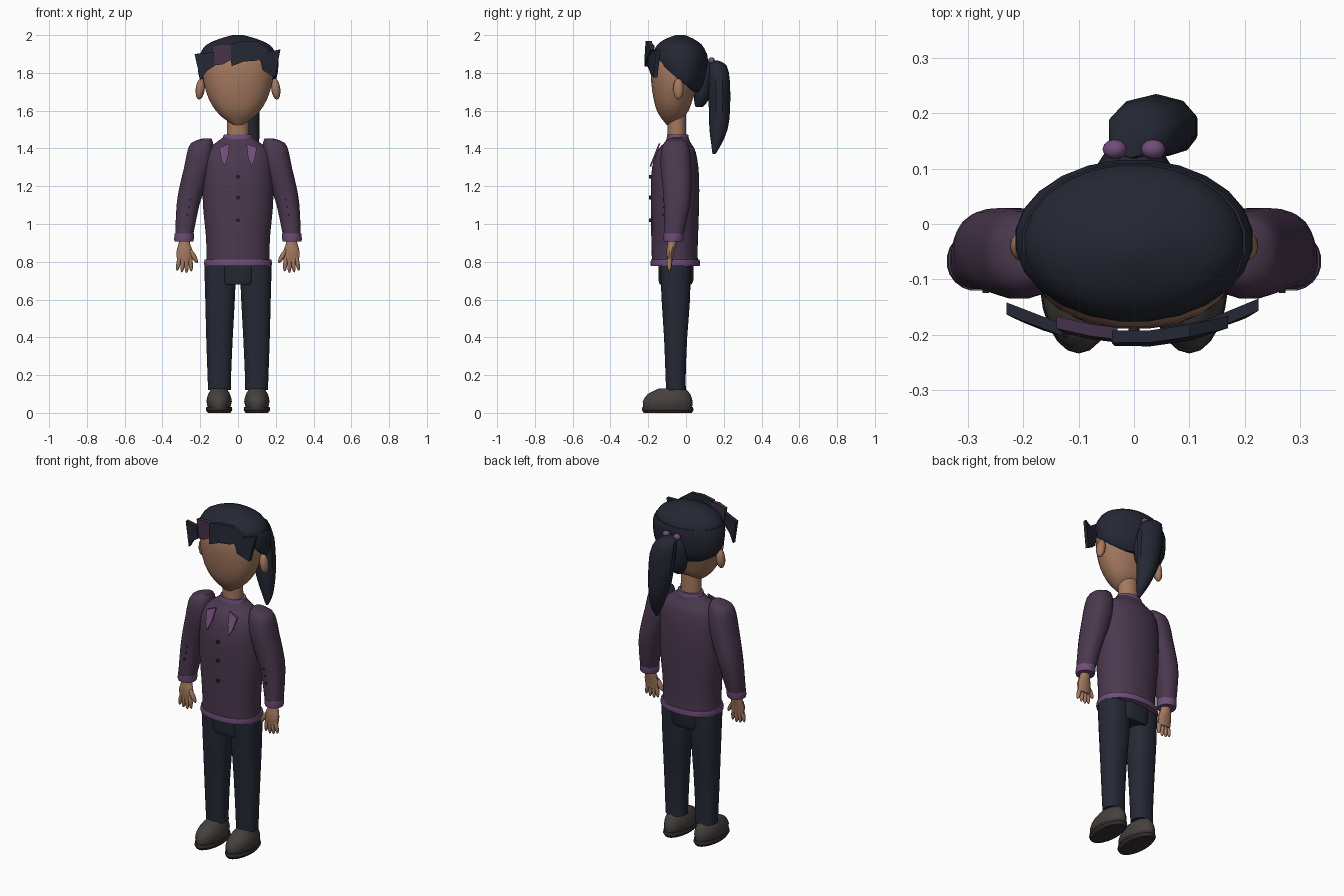
import bpy, bmesh, math
from mathutils import Matrix, Vector

cube = bpy.data.objects.get("Cube")
if cube:
    bpy.data.objects.remove(cube, do_unlink=True)


def material(name, r, g, b):
    m = bpy.data.materials.new(name)
    m.use_nodes = True
    m.diffuse_color = (r, g, b, 1)
    node = m.node_tree.nodes["Principled BSDF"]
    node.inputs["Base Color"].default_value = (r, g, b, 1)
    node.inputs["Roughness"].default_value = 0.8
    return m


SKIN = material("warm skin", 0.37, 0.19, 0.115)
HAIR = material("navy hair", 0.018, 0.021, 0.034)
STREAK = material("plum streak", 0.058, 0.03, 0.064)
JACKET = material("plum jacket", 0.07, 0.04, 0.078)
TRIM = material("violet trim", 0.16, 0.075, 0.19)
TROUSER = material("navy trousers", 0.019, 0.022, 0.036)
SHOE = material("grey brown shoe", 0.06, 0.052, 0.048)
SOLE = material("dark sole", 0.035, 0.031, 0.029)
BUTTON = material("dark button", 0.02, 0.015, 0.028)


def finish(name, bm, mat, angle=40):
    bmesh.ops.recalc_face_normals(bm, faces=bm.faces[:])
    me = bpy.data.meshes.new(name)
    bm.to_mesh(me)
    bm.free()
    me.materials.append(mat)
    ob = bpy.data.objects.new(name, me)
    bpy.context.collection.objects.link(ob)
    bpy.ops.object.select_all(action='DESELECT')
    ob.select_set(True)
    bpy.context.view_layer.objects.active = ob
    bpy.ops.object.shade_smooth_by_angle(angle=math.radians(angle))
    return ob


def spline(rings, steps):
    """Smoothly resample a list of rings."""
    out = []
    for i in range(len(rings) - 1):
        quad = (rings[max(i - 1, 0)], rings[i], rings[i + 1], rings[min(i + 2, len(rings) - 1)])
        for k in range(steps):
            t = k / steps
            out.append([0.5 * (2 * b + (c - a) * t + (2 * a - 5 * b + 4 * c - d) * t * t
                               + (3 * b - a - 3 * c + d) * t ** 3) for a, b, c, d in zip(*quad)])
    return out + [rings[-1]]


def loft(name, rings, mat, side=1, n=20, power=2.0, steps=2, cut=None):
    """Skin level rings given as (centre x, centre y, z, radius x, radius y)."""
    bm = bmesh.new()
    loops = []
    for cx, cy, z, rx, ry in spline(rings, steps):
        loop = []
        for i in range(n):
            a = math.tau * (i + 0.5) / n
            c, s = math.cos(a), math.sin(a)
            x = cx + rx * math.copysign(abs(c) ** (2 / power), c)
            y = cy + ry * math.copysign(abs(s) ** (2 / power), s)
            loop.append(bm.verts.new((side * x, y, z)))
        loops.append(loop)
    for low, high in zip(loops, loops[1:]):
        for i in range(n):
            j = (i + 1) % n
            bm.faces.new((low[i], low[j], high[j], high[i]))
    bm.faces.new(loops[0])
    bm.faces.new(loops[-1])
    if cut:
        bmesh.ops.bisect_plane(bm, geom=bm.verts[:] + bm.edges[:] + bm.faces[:],
                               plane_co=cut[0], plane_no=cut[1], clear_outer=True)
        bmesh.ops.holes_fill(bm, edges=[e for e in bm.edges if e.is_boundary])
    return finish(name, bm, mat)


def blob(name, centre, radii, mat, tilt=0):
    bm = bmesh.new()
    m = Matrix.Translation(centre) @ Matrix.Rotation(tilt, 4, 'Y') @ Matrix.Diagonal((*radii, 1))
    bmesh.ops.create_uvsphere(bm, u_segments=12, v_segments=8, radius=1, matrix=m)
    return finish(name, bm, mat)


def plate(name, outline, depth, thick, mat, side=1):
    """Outline in x and z, bent by a depth rule and given thickness."""
    bm = bmesh.new()
    front = [bm.verts.new((side * x, depth(x, z), z)) for x, z in outline]
    back = [bm.verts.new(v.co + Vector((0, thick, 0))) for v in front]
    bm.faces.new(front)
    bm.faces.new(back)
    for i in range(len(front)):
        j = (i + 1) % len(front)
        bm.faces.new((front[i], front[j], back[j], back[i]))
    bmesh.ops.triangulate(bm, faces=[f for f in bm.faces if len(f.verts) > 4])
    return finish(name, bm, mat, 20)


def button(name, x, y, z, r):
    bm = bmesh.new()
    m = Matrix.Translation((x, y, z)) @ Matrix.Rotation(math.pi / 2, 4, 'X')
    bmesh.ops.create_cone(bm, cap_ends=True, segments=10, radius1=r, radius2=r, depth=0.012, matrix=m)
    return finish(name, bm, BUTTON)


# Head and neck
loft("head", [(0, -.085, 1.525, .025, .018), (0, -.075, 1.56, .078, .056), (0, -.07, 1.6, .118, .085),
              (0, -.068, 1.66, .155, .104), (0, -.058, 1.75, .183, .127), (0, -.05, 1.85, .188, .134),
              (0, -.045, 1.93, .15, .105), (0, -.04, 1.97, .08, .06)], SKIN, n=24, power=2.2)
loft("neck", [(0, -.048, 1.44, .06, .05), (0, -.05, 1.62, .058, .05)], SKIN, steps=1)

# Hair shell with a stepped crown, cut along the hairline
loft("hair_shell", [(0, -.01, 1.70, .13, .085), (0, -.015, 1.74, .19, .112), (0, -.025, 1.80, .212, .137),
                    (0, -.03, 1.87, .215, .147), (0, -.032, 1.905, .203, .143)],
     HAIR, n=24, cut=((0, -.17, 1.875), (0, -.64, -.77)))
loft("hair_crown", [(0, -.034, 1.88, .2, .143), (0, -.034, 1.91, .198, .141), (0, -.034, 1.95, .167, .118),
                    (0, -.034, 1.98, .1, .075), (0, -.03, 2.0, .03, .025)], HAIR, n=24)
loft("hair_bun", [(0, .07, 1.62, .025, .02), (0, .082, 1.66, .055, .04), (0, .092, 1.74, .07, .05),
                  (0, .1, 1.82, .06, .05), (0, .105, 1.86, .03, .03)], HAIR, n=14)
loft("ponytail", [(-.005, .145, 1.865, .03, .025), (.012, .165, 1.84, .06, .05), (.032, .175, 1.75, .077, .058),
                  (.048, .177, 1.6, .069, .056), (.066, .172, 1.5, .05, .048),
                  (.082, .16, 1.42, .03, .026), (.088, .148, 1.37, .008, .008)], HAIR, n=10)

# Fringe locks sweeping across the brow
locks = {
    "fringe_outer_right": (HAIR, [(-.23, 1.90), (-.13, 1.91), (-.12, 1.84), (-.165, 1.81), (-.2, 1.76), (-.212, 1.82)]),
    "fringe_streak": (STREAK, [(-.14, 1.945), (-.08, 1.955), (-.03, 1.95), (-.035, 1.87), (-.08, 1.845), (-.125, 1.84)]),
    "fringe_middle": (HAIR, [(-.04, 1.955), (.03, 1.97), (.1, 1.97), (.17, 1.92), (.1, 1.865), (.03, 1.86), (-.035, 1.835)]),
    "fringe_outer_left": (HAIR, [(.05, 1.93), (.13, 1.905), (.225, 1.925), (.205, 1.84), (.195, 1.775), (.13, 1.815), (.12, 1.86)]),
}
for i, (name, (mat, outline)) in enumerate(locks.items()):
    plate(name, outline, lambda x, z: -.222 + .007 * (i % 2) + 1.1 * x * x + .1 * max(z - 1.9, 0), .022, mat)

# Jacket body, collar and hem
loft("jacket_body", [(0, -.057, .79, .172, .125), (0, -.06, .83, .167, .122), (0, -.06, .95, .172, .125),
                     (0, -.058, 1.1, .187, .128), (0, -.058, 1.25, .188, .128), (0, -.055, 1.35, .182, .114),
                     (0, -.05, 1.4, .16, .095), (0, -.045, 1.43, .118, .07), (0, -.042, 1.46, .078, .054)],
     JACKET, n=28, power=2.2)
loft("jacket_hem", [(0, -.057, .778, .178, .13), (0, -.057, .79, .182, .133), (0, -.057, .812, .178, .129)],
     TRIM, n=28, power=2.2, steps=1)
loft("collar_band", [(0, -.044, 1.45, .083, .06), (0, -.044, 1.475, .075, .056)], TRIM, steps=1)
for z in (1.02, 1.14, 1.25):
    button("front_button", 0, -.189, z, .01)

# Trouser seat
loft("trouser_seat", [(0, -.055, .68, .085, .085), (0, -.053, .7, .09, .092), (0, -.053, .8, .092, .094)],
     TROUSER, power=4, steps=1)

# Paired parts
for s, tag in ((1, "left"), (-1, "right")):
    blob(tag + "_ear", (s * .2, -.04, 1.715), (.024, .028, .057), SKIN, -s * .12)
    blob(tag + "_hair_tie", (s * .035, .135, 1.865), (.022, .018, .018), TRIM)
    plate(tag + "_collar_flap", [(.045, 1.425), (.1, 1.405), (.088, 1.34), (.07, 1.305), (.052, 1.36)],
          lambda x, z: -.147 - (1.42 - z) * .4, .009, TRIM, s)

    # Sleeve and cuff
    loft(tag + "_sleeve", [(.165, -.055, 1.452, .025, .035), (.19, -.055, 1.43, .058, .062),
                           (.2, -.055, 1.38, .07, .078), (.213, -.053, 1.3, .073, .082),
                           (.24, -.048, 1.2, .07, .077), (.265, -.048, 1.1, .061, .07),
                           (.285, -.066, .94, .048, .052)], JACKET, s, power=2.3)
    loft(tag + "_cuff", [(.286, -.068, .908, .05, .05), (.286, -.067, .92, .053, .054),
                         (.284, -.066, .95, .052, .055)], TRIM, s, steps=1)
    for k in range(3):
        button(tag + "_sleeve_button", s * (.268 - .008 * k), -.116 - .003 * (k == 0), 1.05 + .04 * k, .006)

    # Hand with four fingers and a thumb
    loft(tag + "_palm", [(.282, -.085, .80, .04, .014), (.283, -.083, .85, .045, .021),
                         (.284, -.075, .89, .033, .024), (.284, -.07, .92, .028, .025)], SKIN, s, n=12)
    for k in range(4):
        drop = .008 * abs(k - 1.3)
        blob(tag + "_finger", (s * (.251 + .021 * k), -.088, .783 + drop), (.0115, .013, .045), SKIN, -s * (k - 1) * .1)
    blob(tag + "_thumb", (s * .235, -.09, .83), (.013, .014, .042), SKIN, s * .5)

    # Trouser leg and shoe
    loft(tag + "_trouser_leg", [(.098, -.053, .12, .061, .053), (.099, -.055, .2, .063, .054),
                                (.098, -.055, .4, .071, .062), (.095, -.054, .6, .079, .076),
                                (.094, -.056, .8, .086, .082)], TROUSER, s, power=2.4)
    loft(tag + "_shoe", [(.1, -.097, .025, .058, .128), (.1, -.097, .06, .068, .132),
                         (.1, -.09, .1, .058, .112), (.1, -.072, .13, .04, .068)], SHOE, s, n=22)
    loft(tag + "_shoe_sole", [(.1, -.097, 0, .06, .127), (.1, -.097, .015, .071, .137),
                              (.1, -.097, .032, .068, .134)], SOLE, s, n=22, steps=1)
